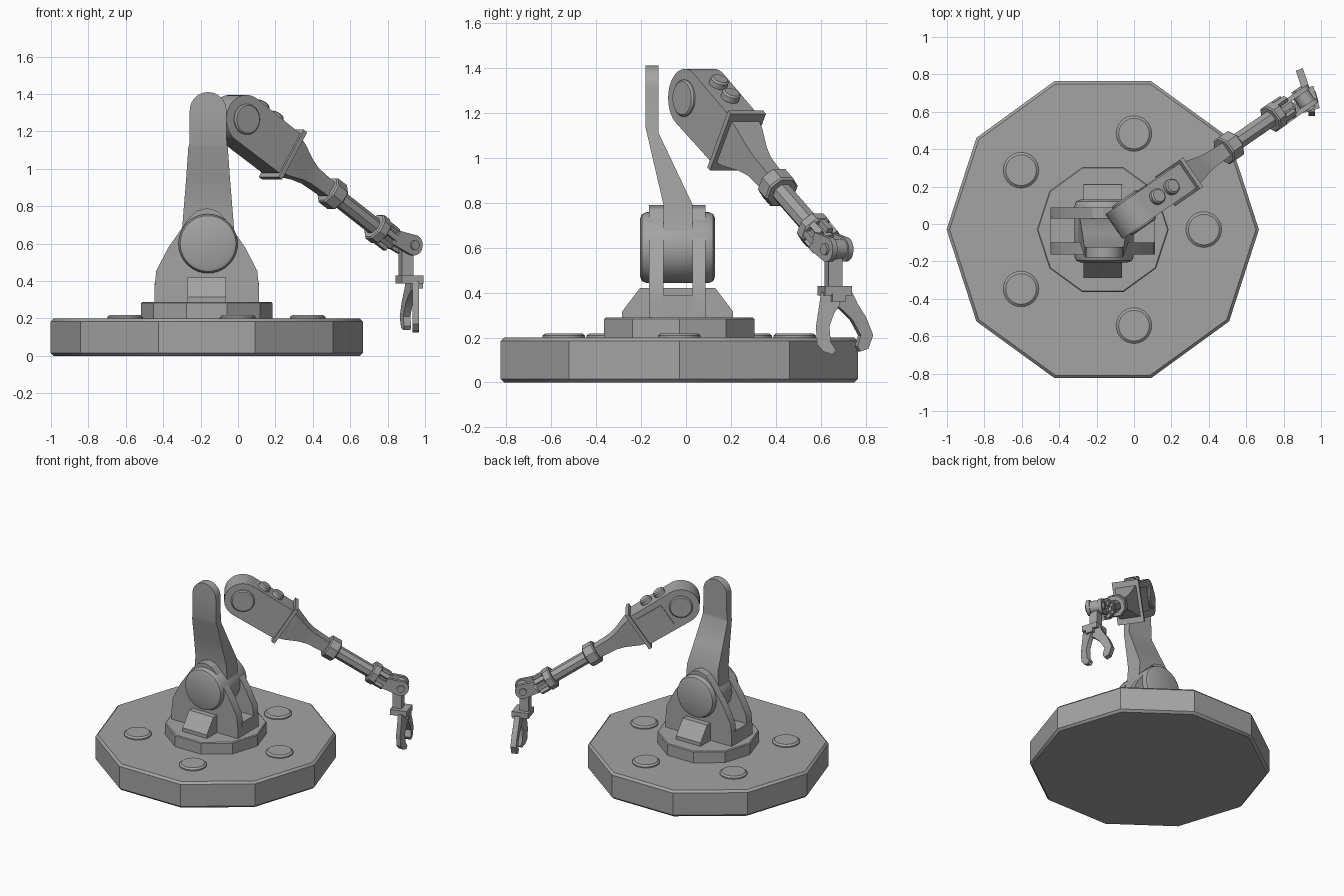
import bpy, bmesh, math
from mathutils import Matrix, Vector

if "Cube" in bpy.data.objects:
    bpy.data.objects.remove(bpy.data.objects["Cube"])

grey = bpy.data.materials.new("machine_grey")
grey.diffuse_color = (0.37, 0.37, 0.37, 1)
grey.use_nodes = True
grey.node_tree.nodes["Principled BSDF"].inputs["Base Color"].default_value = grey.diffuse_color

I = Matrix.Identity(4)
T = lambda x, y, z: Matrix.Translation((x, y, z))
R = lambda deg, ax: Matrix.Rotation(math.radians(deg), 4, ax)
AX_Y = R(90, 'X')            # lathe axis -> -y
AX_X = R(90, 'Y')            # lathe axis -> +x


def loft(name, rings, M=I):
    """Skin closed rings of equal length and cap both ends."""
    bm = bmesh.new()
    vs = [[bm.verts.new(M @ Vector(p)) for p in r] for r in rings]
    n = len(rings[0])
    for a, b in zip(vs, vs[1:]):
        for i in range(n):
            j = (i + 1) % n
            bm.faces.new((a[i], a[j], b[j], b[i]))
    bm.faces.new(vs[0][::-1])
    bm.faces.new(vs[-1])
    bmesh.ops.recalc_face_normals(bm, faces=bm.faces)
    me = bpy.data.meshes.new(name)
    bm.to_mesh(me)
    bm.free()
    me.materials.append(grey)
    ob = bpy.data.objects.new(name, me)
    bpy.context.collection.objects.link(ob)
    return ob


def prism(name, pts, d0, d1, M=I):
    """Profile in local x-z, extruded along local y."""
    return loft(name, [[(a, d, b) for a, b in pts] for d in (d0, d1)], M)


def lathe(name, prof, n, M=I, phase=0):
    """Stack of n-gons (radius, height) along local z."""
    ang = [math.tau * i / n + phase for i in range(n)]
    return loft(name, [[(r * math.cos(a), r * math.sin(a), h) for a in ang] for r, h in prof], M)


def disc(name, r, h0, h1, bev, n, M=I, phase=0):
    return lathe(name, [(r - bev, h0), (r, h0 + bev), (r, h1 - bev), (r - bev, h1)], n, M, phase)


def box(name, x0, x1, y0, y1, z0, z1, M=I):
    return prism(name, [(x0, z0), (x1, z0), (x1, z1), (x0, z1)], y0, y1, M)


def arc(cx, cz, r, a0, a1, n):
    return [(cx + r * math.cos(math.radians(a0 + (a1 - a0) * i / n)),
             cz + r * math.sin(math.radians(a0 + (a1 - a0) * i / n))) for i in range(n + 1)]


# Ten-sided platform, turntable and five floor pads
CX, CY = -0.167, -0.03
HUB = T(CX, CY, 0)
disc("base_platform", 0.835, 0, 0.20, 0.016, 10, HUB)
disc("turntable", 0.352, 0.19, 0.288, 0.006, 10, HUB)
for i in range(5):
    a = math.tau * i / 5
    pad = T(CX + 0.54 * math.cos(a), CY + 0.54 * math.sin(a), 0)
    lathe("floor_pad", [(0.095, 0.19), (0.095, 0.208), (0.082, 0.219)], 32, pad)

# Pair of shoulder brackets with a floor block between them
half = [(0.28, 0.285), (0.28, 0.36), (0.27, 0.455), (0.205, 0.58), (0.10, 0.73), (0.055, 0.775), (0, 0.79)]
outline = [(CX + x, z) for x, z in half] + [(CX - x, z) for x, z in half[-2::-1]]
prism("bracket_front", outline, -0.164, -0.10)
prism("bracket_back", outline, 0.03, 0.087)
box("bracket_floor", CX - 0.28, CX + 0.28, -0.11, 0.04, 0.28, 0.39)

# Sloped brace running front to back under the joint
prism("brace_wedge", [(-0.285, 0.285), (-0.285, 0.315), (-0.205, 0.42), (0.13, 0.42), (0.21, 0.315), (0.21, 0.285)],
      -CX - 0.103, -CX + 0.103, R(90, 'Z') @ I)

# Rounded drum of the lower joint
r, e = 0.158, 0.03
lathe("joint_drum", [(r - e, -0.13), (r - 0.009, -0.121), (r, -0.10), (r, 0.175), (r - 0.009, 0.196), (r - e, 0.205)],
      40, T(CX + 0.007, 0, 0.6) @ AX_Y)


# Lower arm: tapered column that steps forward as it rises
def ramp(z, z0, z1, a, b):
    t = min(1, max(0, (z - z0) / (z1 - z0)))
    return a + (b - a) * t


stations = arc(0, 0.6, 0.15, -89, 20, 10) + [(0.13, 0.79), (0.117, 0.95), (0.106, 1.11), (0.10, 1.135)]
stations += arc(0, 1.312, 0.098, 0, 89, 10)
rings = []
for w, z in stations:
    yf, yb = ramp(z, 0.79, 1.135, -0.10, -0.18), ramp(z, 0.79, 1.11, 0.03, -0.122)
    rings.append([(-0.16 - w, yf, z), (-0.16 + w, yf, z), (-0.16 + w, yb, z), (-0.16 - w, yb, z)])
loft("lower_arm", rings)

# Upper arm frame: x along the arm, y sideways, z across
ARM = T(0, 0.06, 1.265) @ R(34.5, 'Z') @ R(32.9, 'Y')
prism("upper_arm_head", arc(0, 0, 0.13, 90, 270, 16) + [(0.345, -0.125), (0.345, 0.125)], -0.08, 0.08, ARM)
disc("elbow_disc", 0.082, -0.095, 0.095, 0.008, 32, ARM @ AX_Y)
box("side_panel", 0.11, 0.31, 0.075, 0.087, -0.085, 0.085, ARM)
for s in (0.09, 0.20):
    disc("arm_button", 0.042, 0.12, 0.162, 0.008, 24, ARM @ T(s, 0, 0))
box("arm_flange", 0.335, 0.36, -0.095, 0.095, -0.15, 0.15, ARM)


# Tapered neck
def rect(s, v, w):
    return [(s, -v, -w), (s, v, -w), (s, v, w), (s, -v, w)]


loft("arm_neck", [rect(0.355, 0.075, 0.11), rect(0.40, 0.07, 0.10), rect(0.50, 0.052, 0.062),
                  rect(0.56, 0.045, 0.048), rect(0.72, 0.04, 0.04)], ARM)

# Collar, forearm tube and wrist ring with prongs
ROD = ARM @ AX_X
P8 = math.pi / 8
disc("forearm_collar", 0.082, 0.69, 0.775, 0.008, 8, ROD, P8)
lathe("forearm_tube", [(0.047, 0.76), (0.047, 1.08)], 8, ROD, P8)
disc("wrist_ring", 0.08, 1.05, 1.11, 0.008, 8, ROD, P8)
lathe("wrist_core", [(0.052, 1.09), (0.052, 1.20)], 12, ROD)
for i in range(8):
    box("wrist_prong", 1.10, 1.18, -0.015, 0.015, 0.045, 0.072, ARM @ R(45 * i, 'X'))

# Wrist hinge
fork = [(1.17, -0.04)] + arc(1.285, 0.03, 0.055, -80, 100, 12) + [(1.17, 0.045)]
for side in (-1, 1):
    a, b = sorted((side * 0.03, side * 0.056))
    prism("wrist_fork", fork, a - 0.015, b - 0.015, ARM)
PIN = ARM @ T(1.285, -0.015, 0.03) @ AX_Y
lathe("wrist_pin", [(0.026, -0.068), (0.026, 0.068)], 16, PIN)
lathe("wrist_knuckle", [(0.046, -0.03), (0.046, 0.03)], 20, PIN)

# Gripper stem and palm
GRIP = T(0.92, 0.663, 0) @ R(16, 'Z')
box("gripper_stem", -0.055, 0.01, -0.032, 0.032, 0.42, 0.59, GRIP)
box("gripper_palm", -0.064, 0.058, -0.062, 0.062, 0.388, 0.43, GRIP)
box("palm_lug", 0.02, 0.062, -0.03, 0.03, 0.36, 0.395, GRIP)

# Two curved claws
claw_a = [(0.60, 0.40), (0.592, 0.34), (0.578, 0.25), (0.583, 0.17), (0.61, 0.138), (0.65, 0.125),
          (0.668, 0.142), (0.644, 0.18), (0.638, 0.25), (0.66, 0.31), (0.685, 0.345), (0.685, 0.40)]
claw_b = [(-0.03, 0.40), (-0.03, 0.35), (0.005, 0.33), (0.06, 0.28), (0.10, 0.21), (0.085, 0.16),
          (0.098, 0.138), (0.135, 0.15), (0.158, 0.21), (0.125, 0.29), (0.085, 0.35), (0.06, 0.40)]
prism("claw_near", claw_a, -0.017, 0.017, T(0.95, 0, 0) @ R(90, 'Z'))
prism("claw_far", claw_b, -0.02, 0.02, T(0.935, 0.677, 0) @ R(109, 'Z'))

# Smooth curved surfaces, keep edges sharp
bpy.ops.object.select_all(action='SELECT')
bpy.context.view_layer.objects.active = bpy.context.collection.objects[0]
bpy.ops.object.shade_smooth_by_angle(angle=math.radians(28))
